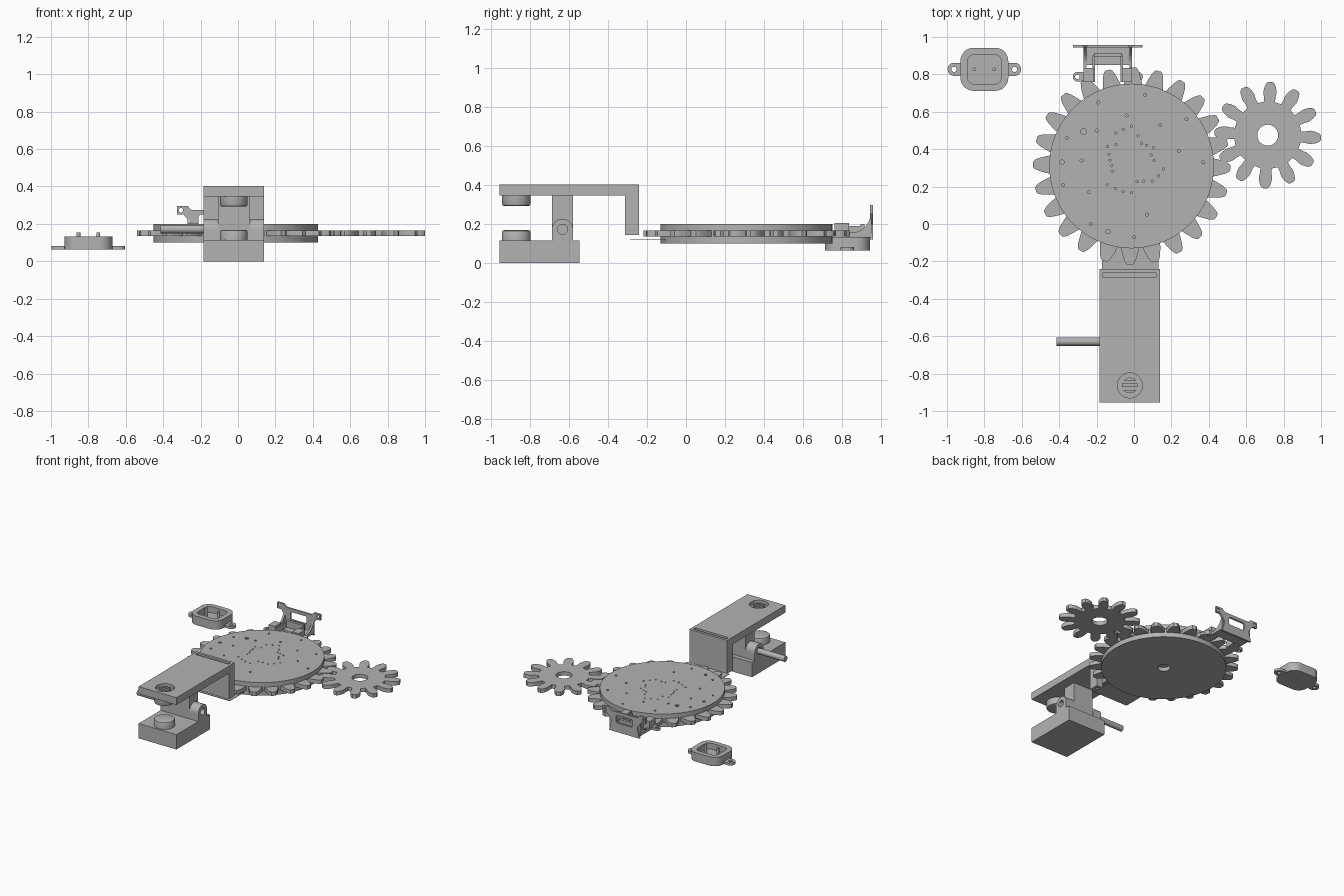
import bpy, bmesh, math, random
from mathutils import Vector

if "Cube" in bpy.data.objects:
    bpy.data.objects.remove(bpy.data.objects["Cube"])

grey = bpy.data.materials.new("plain grey")
grey.use_nodes = True
COLOUR = (0.45, 0.45, 0.45, 1)
grey.diffuse_color = COLOUR
grey.node_tree.nodes["Principled BSDF"].inputs["Base Color"].default_value = COLOUR


def prism(name, pts, lo, hi, axis="z", bevel=0):
    """Extrude a 2D outline along an axis, with an optional edge chamfer at the far end."""
    place = {"z": lambda a, b, c: (a, b, c),
             "y": lambda a, b, c: (a, c, b),
             "x": lambda a, b, c: (c, a, b)}[axis]
    bm = bmesh.new()
    face = bm.faces.new([bm.verts.new(place(a, b, lo)) for a, b in pts])
    new = bmesh.ops.extrude_face_region(bm, geom=[face])["geom"]
    top = [v for v in new if isinstance(v, bmesh.types.BMVert)]
    bmesh.ops.translate(bm, verts=top, vec=Vector(place(0, 0, hi - lo)))
    if bevel:
        rim = [e for e in bm.edges if all(v in top for v in e.verts)]
        bmesh.ops.bevel(bm, geom=rim, offset=bevel, segments=2, affect="EDGES", profile=0.5)
    bmesh.ops.recalc_face_normals(bm, faces=bm.faces[:])
    mesh = bpy.data.meshes.new(name)
    bm.to_mesh(mesh)
    bm.free()
    mesh.materials.append(grey)
    ob = bpy.data.objects.new(name, mesh)
    bpy.context.collection.objects.link(ob)
    return ob


def circle(x, y, r, n=32):
    return [(x + r * math.cos(math.tau * i / n), y + r * math.sin(math.tau * i / n)) for i in range(n)]


def rect(x0, x1, y0, y1):
    return [(x0, y0), (x1, y0), (x1, y1), (x0, y1)]


def rounded(x, y, hx, hy, r, n=8):
    pts = []
    for k, (sx, sy) in enumerate([(1, 1), (-1, 1), (-1, -1), (1, -1)]):
        for i in range(n + 1):
            a = math.pi / 2 * (k + i / n)
            pts.append((x + sx * (hx - r) + r * math.cos(a), y + sy * (hy - r) + r * math.sin(a)))
    return pts


def combine(ob, tools, how="DIFFERENCE"):
    """Apply booleans and discard the tool objects."""
    for t in tools:
        m = ob.modifiers.new("cut", "BOOLEAN")
        m.operation, m.object, m.solver = how, t, "EXACT"
    bpy.context.view_layer.update()
    dg = bpy.context.evaluated_depsgraph_get()
    mesh = bpy.data.meshes.new_from_object(ob.evaluated_get(dg))
    ob.modifiers.clear()
    ob.data = mesh
    for t in tools:
        bpy.data.objects.remove(t)
    return ob


def gear(name, x, y, teeth, phase, profile, lo, hi):
    """Profile lists radius and half width from tooth root to tip."""
    pts = []
    for i in range(teeth):
        mid = math.radians(phase) + math.tau * i / teeth
        for r, w in [(r, -w) for r, w in profile] + [(r, w) for r, w in reversed(profile)]:
            pts.append((x + r * math.cos(mid + w / r), y + r * math.sin(mid + w / r)))
    return prism(name, pts, lo, hi)


# Large toothed wheel between two discs
CX, CY, R = -0.013, 0.31, 0.44
gear("large_gear", CX, CY, 24, -1, [(0.435, 0.05), (0.465, 0.043), (0.5, 0.033), (0.52, 0.023), (0.528, 0.014)],
     0.136, 0.166)
lower = prism("lower_disc", circle(CX, CY, R, 96), 0.1, 0.136)
combine(lower, [prism("axle_hole", circle(CX, CY, 0.045), 0.09, 0.13)])
upper = prism("upper_disc", circle(CX, CY, R, 96), 0.166, 0.2)

# Scattered pin holes in the upper disc
holes = [(-.19, .65), (.06, .69), (.28, .56), (-.36, .46), (-.38, .21), (.37, .33), (.24, .39), (.14, .53),
         (-.04, .58), (-.2, .5), (-.28, .34), (-.24, .17), (-.23, 0), (0, -.07), (.07, .05)]
pins = [(x, y, 0.008) for x, y in holes] + [(-.27, .495, .015), (-.385, .33, .012), (-.14, -.04, .012)]
random.seed(4)
for i in range(24):
    a, d = math.tau * i / 24, random.uniform(0.1, 0.19)
    pins.append((CX + d * math.cos(a), CY + 0.03 + d * math.sin(a), 0.006))
combine(upper, [prism("pin", circle(x, y, r, 10), 0.18, 0.22) for x, y, r in pins])

# Small meshing gear
small = gear("small_gear", 0.715, 0.475, 12, -3,
             [(0.18, 0.03), (0.205, 0.031), (0.23, 0.036), (0.258, 0.031), (0.278, 0.022), (0.285, 0.012)], 0.136, 0.166)
combine(small, [prism("bore", circle(0.715, 0.475, 0.056), 0.1, 0.2)])

# Press: base, column, hinge ears and overhanging arm
L, RT, MID = -0.185, 0.14, -0.022
prism("press_base", rect(L, RT, -0.955, -0.545), 0, 0.115)
prism("column", rect(-0.107, 0.064, -0.687, -0.58), 0.115, 0.346, bevel=0)
arch = [(-0.579, 0.11), (-0.579, 0.172)] + [(-0.633 + 0.054 * math.cos(math.pi * i / 16),
        0.172 + 0.054 * math.sin(math.pi * i / 16)) for i in range(1, 16)] + [(-0.687, 0.172), (-0.687, 0.11)]
for side, x0, x1 in (("left", 0.064, RT), ("right", L, -0.107)):
    ear = prism(side + "_hinge_ear", arch, x0, x1, "x")
    combine(ear, [prism("hinge_hole", circle(-0.633, 0.172, 0.026, 24), x0 - 0.01, x1 + 0.01, "x")])
prism("hinge_rod", circle(-0.629, 0.172, 0.022, 24), -0.415, -0.15, "x")

arm = prism("press_arm", [(-0.955, 0.346), (-0.313, 0.346), (-0.313, 0.144), (-0.24, 0.144),
                          (-0.24, 0.402), (-0.955, 0.402)], L, RT, "x")
combine(arm, [prism("slot", rect(-0.165, 0.118, -0.286, -0.26), 0.1, 0.5),
              prism("socket", circle(MID, -0.863, 0.067), 0.375, 0.5)])
prism("film_strip", rect(-0.172, 0.13, -0.287, -0.1), 0.117, 0.121)

# Screw seat in the arm and the two press pads
button = prism("screw_head", circle(MID, -0.863, 0.042), 0.37, 0.392)
combine(button, [prism("groove", rect(-0.1, 0.1, y - 0.008, y + 0.008), 0.38, 0.41) for y in (-0.88, -0.846)])
prism("lower_pad", circle(MID, -0.87, 0.074), 0.11, 0.168, bevel=0.012)
prism("upper_pad", circle(MID, -0.87, 0.074), 0.35, 0.292, bevel=0.012)

# Two-pin inlet with mounting tabs
PX, PY = -0.8, 0.827
inlet = prism("inlet_body", rounded(PX, PY, 0.128, 0.115, 0.07), 0.063, 0.132)
combine(inlet, [prism("inlet_recess", rounded(PX, PY, 0.09, 0.078, 0.035), 0.085, 0.2)])
for s, side in ((1, "left"), (-1, "right")):
    tab = prism(side + "_inlet_tab", rounded(PX + s * 0.15, PY, 0.046, 0.035, 0.034), 0.063, 0.082)
    combine(tab, [prism("tab_hole", circle(PX + s * 0.162, PY, 0.014, 16), 0, 0.2)])
    prism(side + "_inlet_pin", circle(PX + s * 0.053, PY, 0.01, 16), 0.08, 0.155)

# Socket bracket: upright plate with mounting ears, floor, walls and clips
BX = -0.14
plate = prism("bracket_plate", [(BX - .13, .12), (BX + .13, .12), (BX + .11, .2), (BX + .15, .25), (BX + .185, .25),
                                (BX + .185, .296), (BX + .13, .296), (BX + .11, .275), (BX - .11, .275),
                                (BX - .13, .296), (BX - .185, .296), (BX - .185, .25), (BX - .15, .25),
                                (BX - .11, .2)], 0.943, 0.958, "y")
combine(plate, [prism("window", rounded(BX, 0.22, 0.07, 0.03, 0.012), 0.9, 1, "y")]
        + [prism("ear_hole", circle(BX + s * 0.165, 0.273, 0.012, 16), 0.9, 1, "y") for s in (-1, 1)])
prism("bracket_floor", rect(BX - 0.13, BX + 0.13, 0.85, 0.95), 0.135, 0.15)
prism("bracket_crossbar", rect(BX - 0.075, BX + 0.075, 0.895, 0.915), 0.14, 0.2)
curve = [(0.95 - 0.1 * (1 - math.cos(a)), 0.27 - 0.115 * math.sin(a))
         for a in (math.pi / 2 * i / 8 for i in range(9))]
for s, side in ((1, "left"), (-1, "right")):
    x0, x1 = sorted((BX + s * 0.13, BX + s * 0.115))
    prism(side + "_bracket_gusset", curve + [(0.76, 0.155), (0.76, 0.135), (0.95, 0.135)], x0, x1, "x")
    x0, x1 = sorted((BX + s * 0.13, BX + s * 0.075))
    prism(side + "_clip_block", rect(x0, x1, 0.76, 0.835), 0.135, 0.205)
    prism(side + "_inner_wall", rect(BX + s * 0.075 - 0.006, BX + s * 0.075 + 0.006, 0.76, 0.9), 0.14, 0.19)
    lug = prism(side + "_clip_lug", rounded(BX + s * 0.152, 0.787, 0.035, 0.025, 0.024), 0.135, 0.155)
    combine(lug, [prism("lug_hole", circle(BX + s * 0.163, 0.787, 0.012, 16), 0, 0.3)])

# Smooth the round surfaces and keep hard edges
bpy.ops.object.select_all(action="DESELECT")
for ob in bpy.context.scene.objects:
    if ob.type == "MESH":
        ob.select_set(True)
        bpy.context.view_layer.objects.active = ob
bpy.ops.object.shade_smooth_by_angle(angle=math.radians(30))
